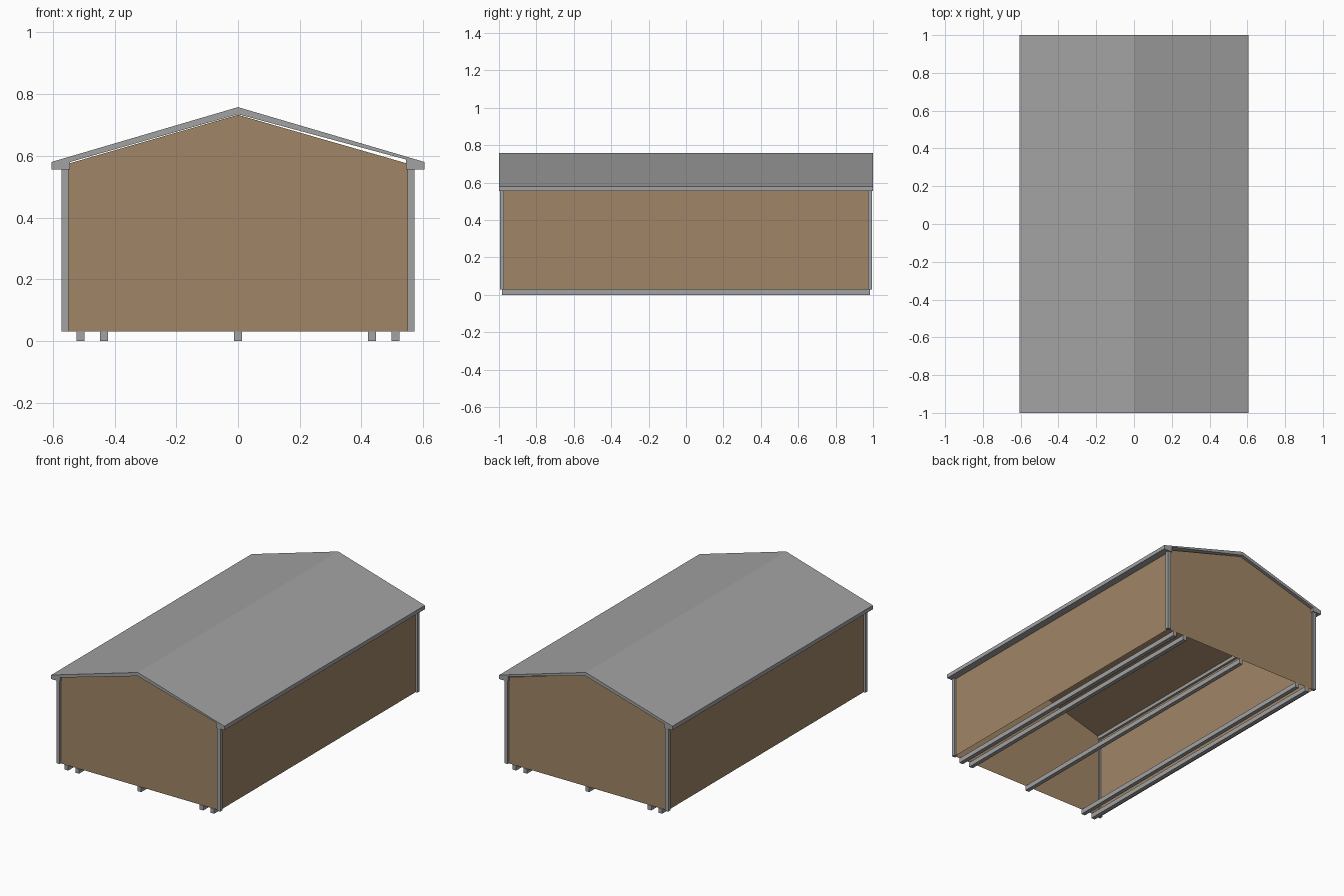
import bpy, bmesh

if "Cube" in bpy.data.objects:
    bpy.data.objects.remove(bpy.data.objects["Cube"])


def material(name, rgb):
    m = bpy.data.materials.new(name)
    m.diffuse_color = (*rgb, 1)
    m.use_nodes = True
    m.node_tree.nodes["Principled BSDF"].inputs["Base Color"].default_value = m.diffuse_color
    return m


GREY = material("grey metal", (0.36, 0.36, 0.36))
BROWN = material("brown siding", (0.35, 0.235, 0.135))


def extrude_profile(name, pts, half_len, mat, open_edge=None):
    """Extrude an x-z profile along y; open_edge leaves that side uncovered."""
    bm = bmesh.new()
    front = [bm.verts.new((x, -half_len, z)) for x, z in pts]
    back = [bm.verts.new((x, half_len, z)) for x, z in pts]
    bm.faces.new(front)
    bm.faces.new(back[::-1])
    n = len(pts)
    for i in range(n):
        if i != open_edge:
            j = (i + 1) % n
            bm.faces.new((front[j], front[i], back[i], back[j]))
    bmesh.ops.recalc_face_normals(bm, faces=bm.faces)
    mesh = bpy.data.meshes.new(name)
    bm.to_mesh(mesh)
    bm.free()
    mesh.materials.append(mat)
    ob = bpy.data.objects.new(name, mesh)
    bpy.context.collection.objects.link(ob)
    return ob


def box_profile(x0, x1, z0, z1):
    return [(x0, z0), (x1, z0), (x1, z1), (x0, z1)]


# Hollow shed body: walls, gables and ceiling, open underneath
extrude_profile("walls", [(-0.56, 0.03), (0.56, 0.03), (0.56, 0.572),
                          (0, 0.733), (-0.56, 0.572)], 0.982, BROWN, open_edge=0)

# Pitched roof with boxed eaves
extrude_profile("roof", [(-0.605, 0.555), (-0.545, 0.555), (-0.545, 0.58),
                         (0, 0.735), (0.545, 0.588), (0.545, 0.555),
                         (0.605, 0.555), (0.605, 0.58), (0, 0.758),
                         (-0.605, 0.58)], 1.0, GREY)

# Corner trim posts
for sx, side in ((-1, "left"), (1, "right")):
    for sy, end in ((-1, "front"), (1, "back")):
        x0, x1 = sorted((sx * 0.55, sx * 0.572))
        post = extrude_profile(f"corner_post_{end}_{side}",
                               box_profile(x0, x1, 0.03, 0.557), 0.0105, GREY)
        post.location.y = sy * 0.9835

# Floor skids
for i, x in enumerate((-0.51, -0.434, 0, 0.434, 0.51)):
    extrude_profile(f"skid_{i + 1}", box_profile(x - 0.013, x + 0.013, 0, 0.03),
                    0.985, GREY)
